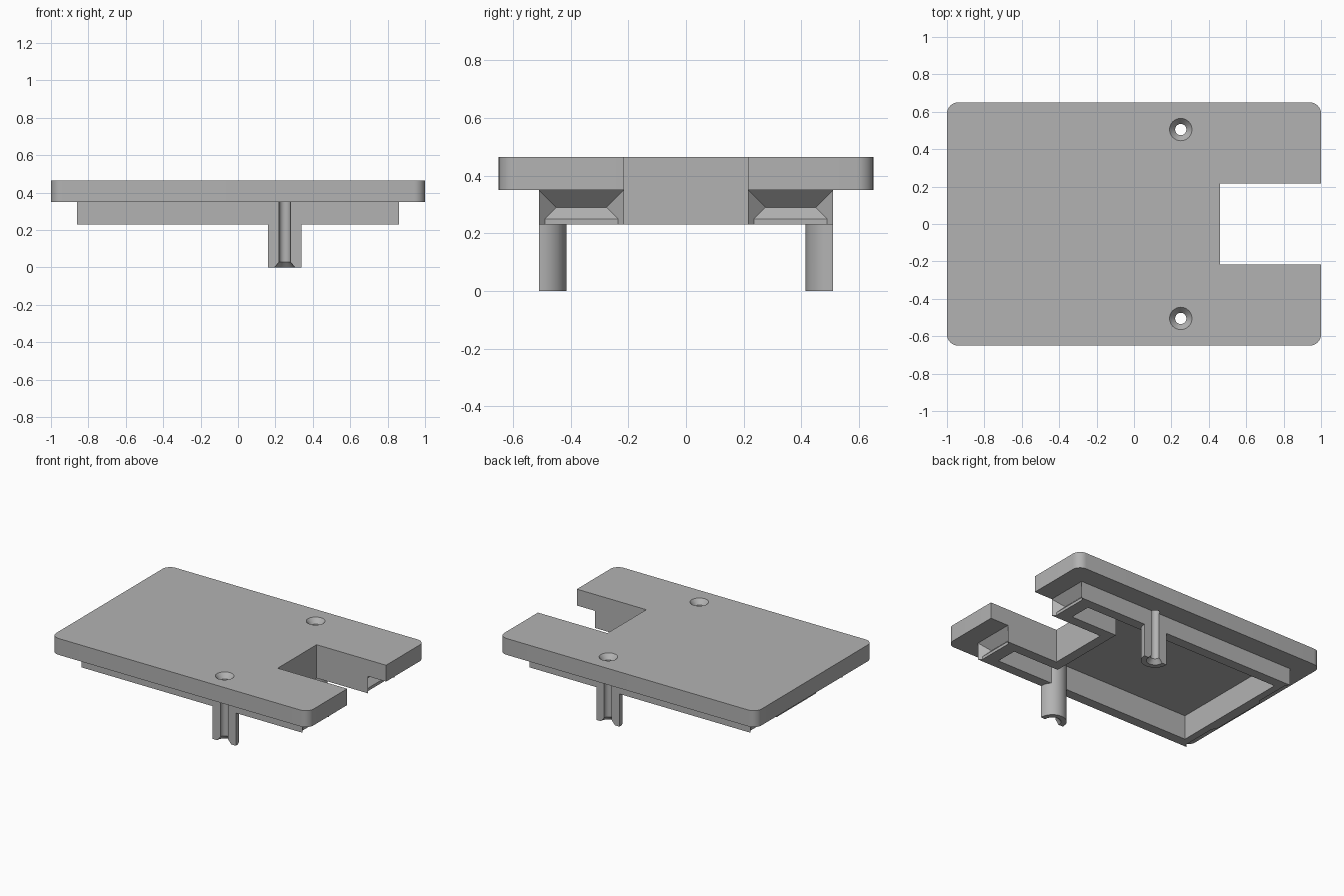
import bpy, bmesh, math

cube = bpy.data.objects.get("Cube")
if cube:
    bpy.data.objects.remove(cube, do_unlink=True)

grey = bpy.data.materials.new("plain_grey")
grey.use_nodes = True
colour = (0.45, 0.45, 0.45, 1)
grey.diffuse_color = colour
grey.node_tree.nodes["Principled BSDF"].inputs["Base Color"].default_value = colour


def loft(name, rings):
    """Closed solid through rings of (x, y, z) points."""
    bm = bmesh.new()
    loops = [[bm.verts.new(p) for p in ring] for ring in rings]
    for a, b in zip(loops, loops[1:]):
        for i in range(len(a)):
            j = (i + 1) % len(a)
            bm.faces.new((a[i], a[j], b[j], b[i]))
    bm.faces.new(loops[0])
    bm.faces.new(loops[-1])
    bmesh.ops.recalc_face_normals(bm, faces=bm.faces)
    mesh = bpy.data.meshes.new(name)
    bm.to_mesh(mesh)
    bm.free()
    mesh.materials.append(grey)
    obj = bpy.data.objects.new(name, mesh)
    bpy.context.scene.collection.objects.link(obj)
    return obj


def prism(name, outline, z0, z1):
    return loft(name, [[(x, y, z) for x, y in outline] for z in (z0, z1)])


def rect(x0, x1, y0, y1):
    return [(x0, y0), (x1, y0), (x1, y1), (x0, y1)]


def arc(cx, cy, r, start, end, n):
    angles = [math.radians(start + (end - start) * i / n) for i in range(n + 1)]
    return [(cx + r * math.cos(a), cy + r * math.sin(a)) for a in angles]


def combine(target, tool, operation):
    """Apply a boolean and remove the tool."""
    mod = target.modifiers.new("combine", "BOOLEAN")
    mod.operation, mod.solver, mod.object = operation, "EXACT", tool
    graph = bpy.context.evaluated_depsgraph_get()
    mesh = bpy.data.meshes.new_from_object(target.evaluated_get(graph))
    target.modifiers.clear()
    target.data = mesh
    bpy.data.objects.remove(tool, do_unlink=True)


BASE, UNDER, TOP = 0.23, 0.35, 0.465     # rim bottom, plate bottom, plate top
RIM_X, RIM_Y, SLOT, WALL = 0.86, 0.51, 0.216, 0.07

# Top plate with rounded corners
outline = []
for i, (sx, sy) in enumerate([(1, 1), (-1, 1), (-1, -1), (1, -1)]):
    outline += arc(sx * 0.94, sy * 0.59, 0.06, i * 90, i * 90 + 90, 8)
body = prism("cover_plate", outline, UNDER, TOP)

# Rim below the plate, then the end slot and the hollow inside
combine(body, prism("rim", rect(-RIM_X, RIM_X, -RIM_Y, RIM_Y), BASE, UNDER), "UNION")
combine(body, prism("slot", rect(0.46, 1.2, -SLOT, SLOT), 0.1, 0.6), "DIFFERENCE")
inner_y, arm_y, arm_x, back_x = RIM_Y - WALL, SLOT + WALL, 0.75, 0.46 - WALL
hollow = [(-0.79, -inner_y), (arm_x, -inner_y), (arm_x, -arm_y), (back_x, -arm_y),
          (back_x, arm_y), (arm_x, arm_y), (arm_x, inner_y), (-0.79, inner_y)]
combine(body, prism("hollow", hollow, 0.1, 0.40), "DIFFERENCE")

# Grooved catches with mitred ends in the end walls
for sx in (1, -1):
    for sy in (1, -1):
        rings = []
        for z, depth in ((0.2, 0.02), (0.25, 0.02), (0.29, 0.06), (UNDER, 0)):
            rings.append([(sx * (RIM_X - d), sy * y, z) for d, y in (
                (-0.05, SLOT - 0.05), (-0.05, RIM_Y + 0.05),
                (depth, RIM_Y - depth), (depth, SLOT + depth))])
        combine(body, loft("catch", rings), "DIFFERENCE")

# Half-round posts with countersunk screw holes
for s in (1, -1):
    half = [(0.34, RIM_Y)] + arc(0.25, 0.505, 0.09, 0, -180, 24) + [(0.16, RIM_Y)]
    post = prism("post", [(x, s * y) for x, y in half], 0, 0.43)
    combine(body, post, "UNION")
    rings = [[(x, y, z) for x, y in arc(0.25, s * 0.505, r, 0, 348.75, 31)]
             for z, r in ((-0.02, 0.072), (0.03, 0.03), (0.43, 0.03), (0.485, 0.077))]
    combine(body, loft("screw_hole", rings), "DIFFERENCE")

# Smooth the round parts, keep edges sharp
bpy.context.view_layer.objects.active = body
body.select_set(True)
bpy.ops.object.shade_smooth_by_angle(angle=math.radians(25))
